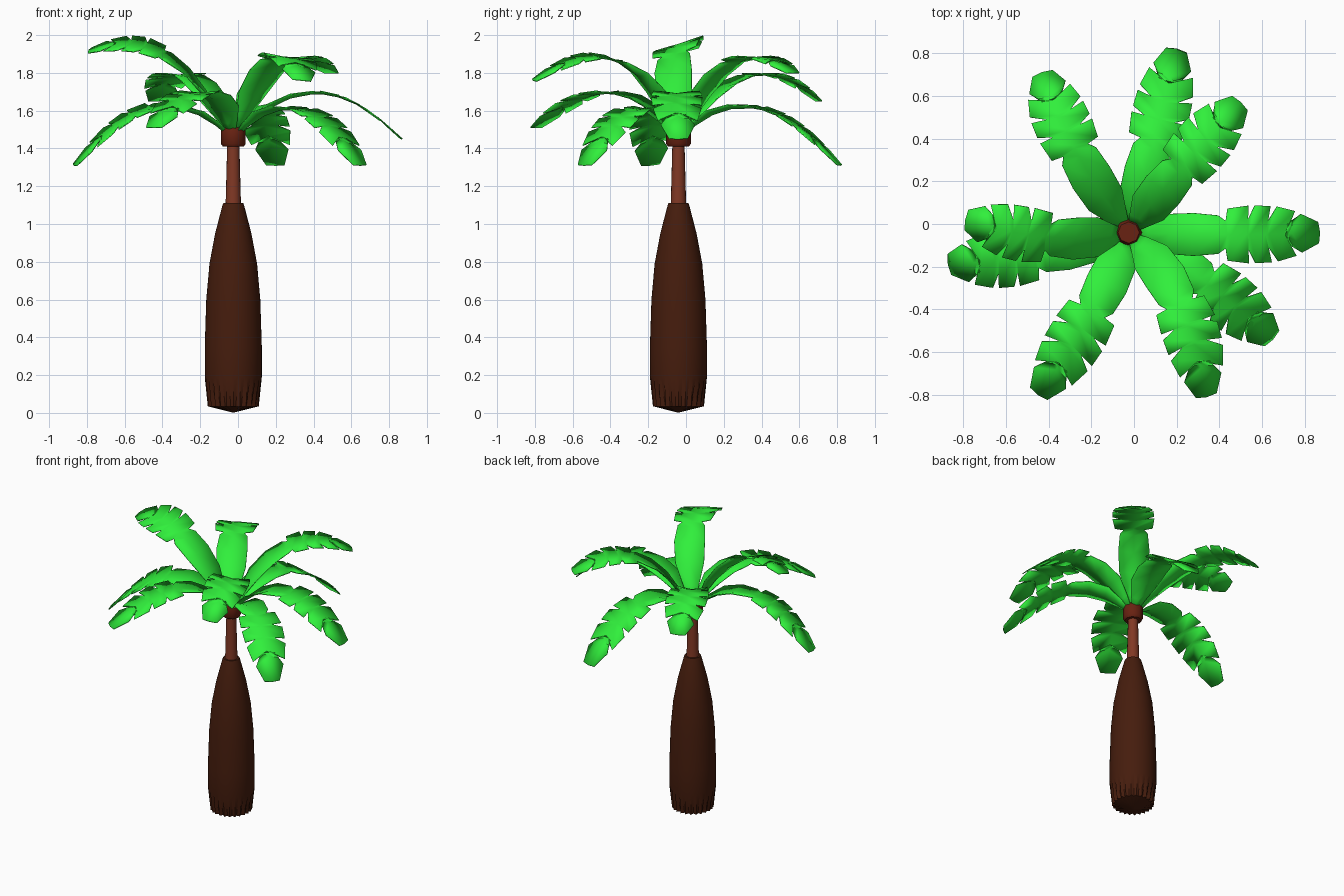
import bpy, math
from mathutils import Vector

if "Cube" in bpy.data.objects:
    bpy.data.objects.remove(bpy.data.objects["Cube"])

CX, CY = -0.025, -0.04


def material(name, rgb):
    m = bpy.data.materials.new(name)
    m.diffuse_color = (*rgb, 1)
    m.use_nodes = True
    m.node_tree.nodes["Principled BSDF"].inputs["Base Color"].default_value = m.diffuse_color
    return m


def make(name, verts, faces, mat, angle):
    me = bpy.data.meshes.new(name)
    me.from_pydata(verts, [], faces)
    me.materials.append(mat)
    ob = bpy.data.objects.new(name, me)
    bpy.context.collection.objects.link(ob)
    bpy.ops.object.select_all(action='DESELECT')
    ob.select_set(True)
    bpy.context.view_layer.objects.active = ob
    bpy.ops.object.shade_smooth_by_angle(angle=math.radians(angle))
    return ob


def lathe(name, profile, n, mat, angle, pleat=()):
    """Revolve (r, z) points; rings listed in pleat alternate in radius."""
    verts, faces = [], []
    for k, (r, z) in enumerate(profile):
        for i in range(n):
            a = 2 * math.pi * i / n
            rr = r * (0.84 if k in pleat and i % 2 else 1)
            verts.append((CX + rr * math.cos(a), CY + rr * math.sin(a), z))
    for k in range(len(profile) - 1):
        for i in range(n):
            j = (i + 1) % n
            faces.append((k * n + i, k * n + j, (k + 1) * n + j, (k + 1) * n + i))
    faces.append(tuple(range(n))[::-1])
    faces.append(tuple(range((len(profile) - 1) * n, len(profile) * n)))
    return make(name, verts, faces, mat, angle)


bark = material("dark_bark", (0.06, 0.012, 0.004))
wood = material("red_wood", (0.22, 0.04, 0.018))
crown = material("crown_red", (0.14, 0.016, 0.006))
green = material("leaf_green", (0.03, 0.87, 0.045))

# Swollen trunk with pleated foot, slim stem, crown collar
lathe("trunk", [(0.008, 0.003), (0.135, 0.035), (0.151, 0.19), (0.151, 0.35), (0.143, 0.6),
                (0.126, 0.79), (0.096, 0.95), (0.057, 1.1), (0.052, 1.112)], 48, bark, 40, pleat=(1,))
lathe("stem", [(0.041, 1.09), (0.032, 1.43)], 16, wood, 40)
lathe("collar", [(0.055, 1.41), (0.066, 1.425), (0.066, 1.5), (0.05, 1.535)], 8, crown, 50)

# Half outline of a frond: position on midrib, position of edge, half width
OUTLINE = [(0, 0, .02), (.08, .08, .05), (.2, .2, .093), (.33, .34, .1), (.47, .47, .09),
           (.52, .51, .065), (.54, .52, .122), (.62, .63, .135), (.63, .63, .07),
           (.64, .665, .135), (.72, .75, .132), (.73, .735, .06), (.74, .785, .128),
           (.82, .88, .105), (.83, .835, .045), (.86, .91, .09), (1, .995, .05)]


def frond(name, mid, tip, roll=0):
    mid, tip = Vector(mid), Vector(tip)
    out = Vector((mid.x - CX, mid.y - CY, 0)).normalized()
    base = Vector((CX, CY, 1.47)) + out * 0.03
    ctrl = mid * 2 - (base + tip) / 2

    def point(t):
        return base * (1 - t) ** 2 + ctrl * 2 * t * (1 - t) + tip * t * t

    def edge(t, w, sign):
        tan = ((ctrl - base) * (1 - t) + (tip - ctrl) * t).normalized()
        side = tan.cross(Vector((0, 0, 1))).normalized()
        up = side.cross(tan)
        r = roll * min(1, t * 2)
        s = side * math.cos(r) + up * math.sin(r)
        n = up * math.cos(r) - side * math.sin(r)
        lift = 0.4 * (1 - t) - 0.08      # channelled base, flat tip
        return point(t) + s * w * sign + n * w * lift

    verts, faces = [], []
    for tm, te, w in OUTLINE:
        verts += [edge(te, w, -1), point(tm), edge(te, w, 1)]
    for k in range(len(OUTLINE) - 1):
        a, b = 3 * k, 3 * k + 3
        faces += [(a, b, b + 1, a + 1)[::-1], (a + 1, b + 1, b + 2, a + 2)[::-1]]
    ob = make(name, verts, faces, green, 40)
    sol = ob.modifiers.new("thickness", 'SOLIDIFY')
    sol.thickness = 0.006
    sol.offset = 0


# Nine fronds: middle point, tip point, roll
FRONDS = [((0.42, -0.05, 1.69), (0.87, -0.04, 1.45), 0),
          ((0.22, 0.26, 1.85), (0.5, 0.57, 1.80), 0),
          ((0.09, 0.38, 1.61), (0.2, 0.82, 1.31), 0),
          ((-0.27, 0.34, 1.78), (-0.43, 0.71, 1.65), 0),
          ((-0.4, -0.06, 1.89), (-0.79, 0.02, 1.92), 0.3),
          ((-0.45, -0.14, 1.61), (-0.87, -0.19, 1.31), 0.15),
          ((-0.19, -0.4, 1.69), (-0.45, -0.8, 1.51), 0),
          ((0.21, -0.37, 1.86), (0.34, -0.81, 1.76), 0.12),
          ((0.33, -0.27, 1.60), (0.65, -0.54, 1.31), 0)]
for i, (m, t, r) in enumerate(FRONDS):
    frond(f"frond_{i + 1}", m, t, r)
